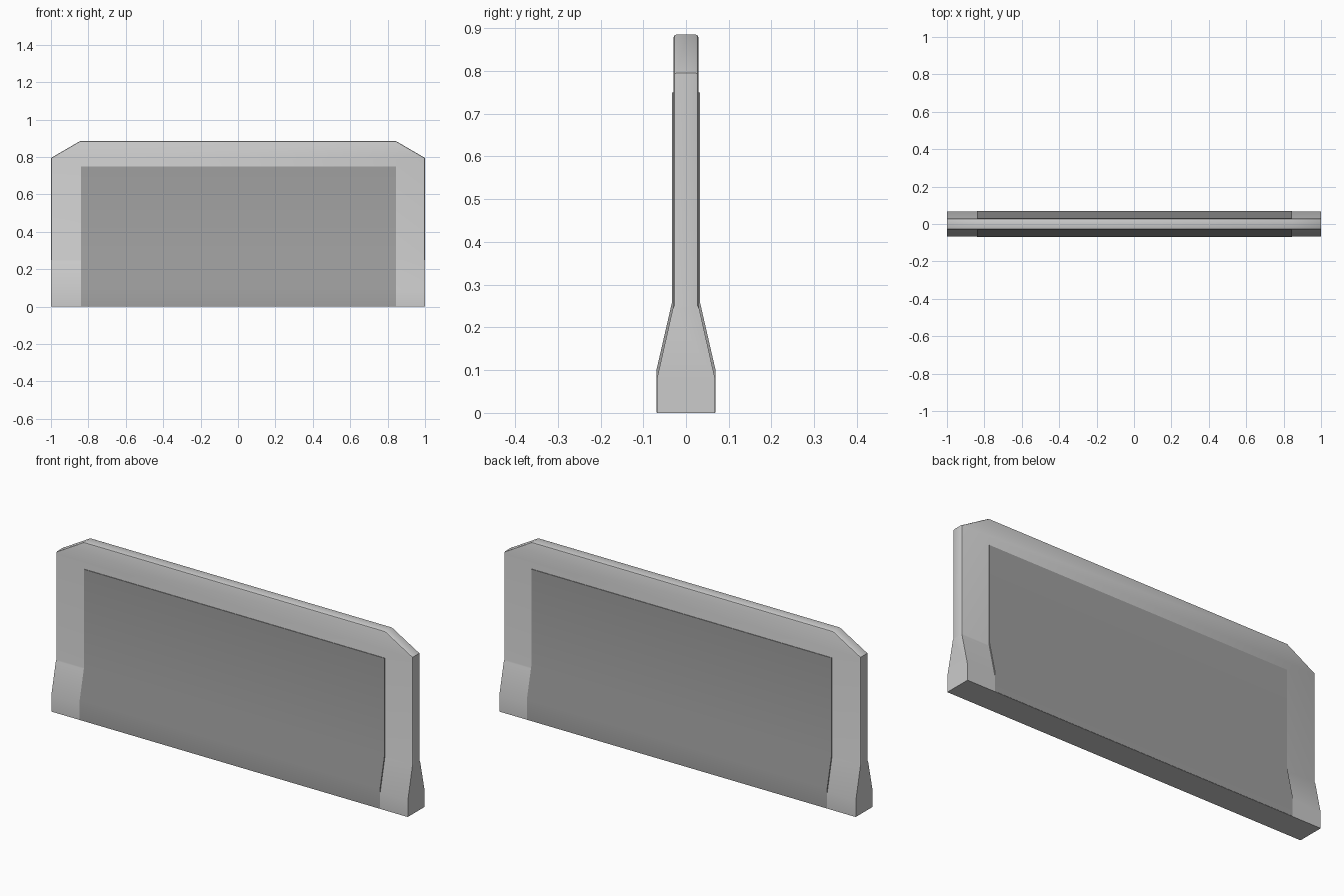
import bpy, bmesh

if "Cube" in bpy.data.objects:
    bpy.data.objects.remove(bpy.data.objects["Cube"])


def finish(name, bm, colour=None):
    bmesh.ops.recalc_face_normals(bm, faces=bm.faces)
    mesh = bpy.data.meshes.new(name)
    bm.to_mesh(mesh)
    bm.free()
    obj = bpy.data.objects.new(name, mesh)
    bpy.context.collection.objects.link(obj)
    if colour:
        mat = bpy.data.materials.new(name + "_grey")
        mat.diffuse_color = colour
        mat.use_nodes = True
        mat.node_tree.nodes["Principled BSDF"].inputs["Base Color"].default_value = mat.diffuse_color
        mesh.materials.append(mat)
    bpy.ops.object.select_all(action='DESELECT')
    bpy.context.view_layer.objects.active = obj
    obj.select_set(True)
    bpy.ops.object.shade_smooth_by_angle(angle=0.6)
    return obj


# barrier body: rings of (z, half length, half thickness) stacked upward
rings = [(0, 1, 0.068), (0.08, 1, 0.068), (0.25, 1, 0.0295),
         (0.795, 1, 0.0295), (0.885, 0.845, 0.0295)]
bm = bmesh.new()
loops = [[bm.verts.new((sx * x, sy * y, z))
          for sx, sy in ((-1, -1), (1, -1), (1, 1), (-1, 1))]
         for z, x, y in rings]
for a, b in zip(loops, loops[1:]):
    for i in range(4):
        j = (i + 1) % 4
        bm.faces.new((a[i], a[j], b[j], b[i]))
bm.faces.new(loops[0][::-1])
bm.faces.new(loops[-1])
bm.normal_update()

# softened rim around the thin upper part
rim = [e for e in bm.edges
       if min(v.co.z for v in e.verts) > 0.2
       and abs(e.verts[0].co.y - e.verts[1].co.y) < 1e-5
       and e.calc_face_angle(0) > 1]
bmesh.ops.bevel(bm, geom=rim, offset=0.007, segments=2, profile=0.5, affect='EDGES')
finish("barrier_body", bm)

# dark panels following the profile on the front and back
profile = [(0.001, 0.0692), (0.1, 0.0692), (0.26, 0.0325), (0.75, 0.0325)]
inner = [(0.75, 0.026), (0.25, 0.026), (0.08, 0.06), (0.001, 0.06)]
for name, side in (("front_panel", -1), ("back_panel", 1)):
    bm = bmesh.new()
    left, right = ([bm.verts.new((x, side * y, z)) for z, y in profile + inner]
                   for x in (-0.84, 0.845))
    n = len(left)
    for i in range(n):
        j = (i + 1) % n
        bm.faces.new((left[i], left[j], right[j], right[i]))
    bm.faces.new(left)
    bm.faces.new(right)
    finish(name, bm, (0.35, 0.35, 0.35, 1))
